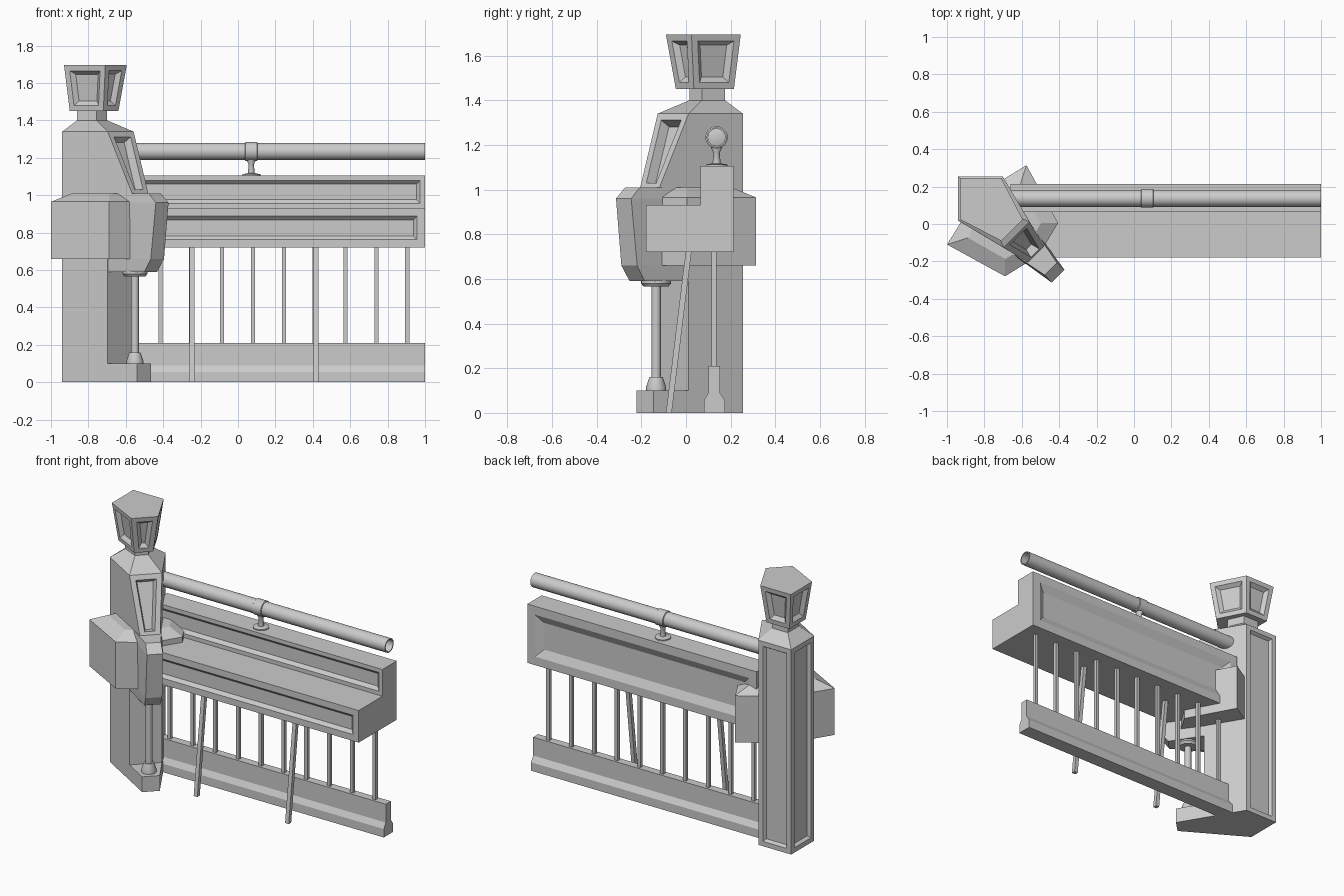
import bpy, bmesh, math
from mathutils import Vector

if "Cube" in bpy.data.objects:
    bpy.data.objects.remove(bpy.data.objects["Cube"])

R2 = math.sqrt(2)


def post_xy(u, v):
    # u runs along the diagonal symmetry axis of the post, v across it
    return (-0.94 + (u + v) / R2, 0.255 + (v - u) / R2)


def ring(z, half):
    # mirror half a plan outline (u, v) across the axis
    pts = list(half) + [(u, -v) for u, v in reversed(half) if v > 0]
    return [(*post_xy(u, v), z) for u, v in pts]


def panel(bm, faces, margin, wall, depth):
    bmesh.ops.inset_individual(bm, faces=faces, thickness=margin, depth=0, use_even_offset=True)
    bmesh.ops.inset_individual(bm, faces=faces, thickness=wall, depth=-depth, use_even_offset=True)


def loft(name, rings, panels=()):
    # panels: (normal test, margin, wall slope, depth)
    bm = bmesh.new()
    rows = [[bm.verts.new(p) for p in r] for r in rings]
    n = len(rows[0])
    for a, b in zip(rows, rows[1:]):
        for i in range(n):
            j = (i + 1) % n
            bm.faces.new((a[i], a[j], b[j], b[i]))
    bm.faces.new(rows[0])
    bm.faces.new(rows[-1])
    bmesh.ops.remove_doubles(bm, verts=bm.verts[:], dist=1e-5)
    bmesh.ops.dissolve_limit(bm, angle_limit=0.01, verts=bm.verts[:], edges=bm.edges[:])
    bmesh.ops.recalc_face_normals(bm, faces=bm.faces[:])
    bm.normal_update()
    chosen = [([f for f in bm.faces if test(f)], *size) for test, *size in panels]
    for faces, *size in chosen:
        panel(bm, faces, *size)
    return finish(name, bm)


def finish(name, bm):
    me = bpy.data.meshes.new(name)
    bm.to_mesh(me)
    bm.free()
    ob = bpy.data.objects.new(name, me)
    bpy.context.collection.objects.link(ob)
    return ob


def along_x(name, profile, x0, x1, panels=()):
    return loft(name, [[(x, y, z) for y, z in profile] for x in (x0, x1)], panels)


def lathe(name, profile, origin, axis='Z', steps=24, closed=False):
    # revolve (radius, height) pairs
    bm = bmesh.new()
    rows = []
    for r, h in profile:
        row = []
        for i in range(steps):
            a = 2 * math.pi * i / steps
            c, s = r * math.cos(a), r * math.sin(a)
            p = Vector((c, s, h)) if axis == 'Z' else Vector((h, c, s))
            row.append(bm.verts.new(p + Vector(origin)))
        rows.append(row)
    pairs = list(zip(rows, rows[1:])) + ([(rows[-1], rows[0])] if closed else [])
    for a, b in pairs:
        for i in range(steps):
            j = (i + 1) % steps
            bm.faces.new((a[i], a[j], b[j], b[i]))
    if not closed:
        bm.faces.new(rows[0])
        bm.faces.new(rows[-1])
    bmesh.ops.recalc_face_normals(bm, faces=bm.faces[:])
    ob = finish(name, bm)
    bpy.context.view_layer.objects.active = ob
    ob.select_set(True)
    bpy.ops.object.shade_smooth_by_angle(angle=math.radians(35))
    ob.select_set(False)
    return ob


# post body with sunken panels on the two back faces and the sloped chest face
plan = [(0, 0), (0.168, 0.168), (0.442, 0.098)]
chest = plan[:2] + [(0.594, 0.060)]
neck = [(0.113, 0), (0.193, 0.08), (0.30, 0.04)]
diag = Vector((1, -1, 0)) / R2
loft("post_body",
     [ring(0, plan), ring(1.0, plan), ring(1.0, chest), ring(1.34, plan), ring(1.40, neck)],
     [(lambda f: (f.normal.x < -0.95 or f.normal.y > 0.95), 0.032, 0.012, 0.02),
      (lambda f: f.normal.dot(diag) > 0.8 and f.normal.z > 0.1 and f.calc_center_median().z < 1.3,
       0.032, 0.012, 0.045)])

# neck and flared head
loft("neck", [ring(1.39, neck), ring(1.46, neck)])
loft("lantern_head",
     [ring(1.45, [(0.057, 0), (0.175, 0.118), (0.368, 0.057)]),
      ring(1.695, [(0.014, 0), (0.170, 0.156), (0.407, 0.081)])],
     [(lambda f: abs(f.normal.z) < 0.5, 0.03, 0.022, 0.022)])

# foot under the post
foot = [(0.43, 0.101), (0.62, 0.053)]
loft("foot", [ring(0, foot), ring(0.10, foot)])

# protruding front block
loft("front_block", [ring(z, [(0.40, w), (u, t)]) for z, u, w, t in
                     [(0.59, 0.67, 0.105, 0.048), (0.66, 0.72, 0.105, 0.05),
                      (0.96, 0.756, 0.105, 0.048), (1.01, 0.70, 0.105, 0.046)]])

# side boxes, mirrored across the post axis
for side, name in ((-1, "side_box_left"), (1, "side_box_right")):
    low = [(0.18, 0.15), (0.216, 0.30), (0.555, 0.201), (0.591, 0.05)]
    high = [(0.25, 0.14), (0.27, 0.195), (0.49, 0.135), (0.51, 0.06)]
    loft(name, [[(*post_xy(u, side * v), z) for u, v in pts]
                for z, pts in ((0.66, low), (0.965, low), (1.01, high))])

# support pipe between the foot and the front block
px, py = post_xy(0.55, 0)
lathe("support_pipe", [(0.045, 0.10), (0.045, 0.115), (0.03, 0.16), (0.021, 0.16), (0.021, 0.565),
                       (0.055, 0.565), (0.067, 0.58), (0.067, 0.592)], (px, py, 0))

# stepped counter with sunken panels
X0, X1 = -0.66, 1.0
along_x("counter", [(-0.18, 0.72), (0.213, 0.72), (0.213, 1.105), (0.065, 1.105),
                    (0.065, 0.93), (-0.18, 0.93)], X0, X1,
        [(lambda f: f.normal.y < -0.9 and f.calc_center_median().y > 0, 0.026, 0.02, 0.02),
         (lambda f: f.normal.y < -0.9 and f.calc_center_median().y < 0, 0.042, 0.02, 0.02),
         (lambda f: f.normal.y > 0.9, 0.055, 0.05, 0.025)])

# skirting board
along_x("base_board", [(0.08, 0), (0.175, 0), (0.175, 0.055), (0.152, 0.09), (0.152, 0.21),
                       (0.10, 0.21), (0.10, 0.09), (0.08, 0.055)], X0, X1)


def bar(name, x, y0, z0, y1, z1, w):
    h = w / 2
    square = [(-h, -h), (h, -h), (h, h), (-h, h)]
    return loft(name, [[(x + a, y + b, z) for a, b in square] for y, z in ((y0, z0), (y1, z1))])


# balusters and slanted legs
for i in range(10):
    bar(f"baluster_{i + 1}", 0.905 - 0.165 * i, 0.126, 0.20, 0.126, 0.725, 0.022)
for i, x in enumerate((-0.245, 0.417)):
    bar(f"slanted_leg_{i + 1}", x, -0.077, 0, 0.012, 0.725, 0.026)

# hollow hand rail with collar and stand
RY, RZ = 0.137, 1.234
lathe("hand_rail", [(0.045, X0), (0.045, X1), (0.038, X1), (0.038, X0)], (0, RY, RZ), 'X', closed=True)
lathe("rail_collar", [(0.044, 0.036), (0.050, 0.04), (0.050, 0.102), (0.044, 0.106)], (0, RY, RZ), 'X')
lathe("rail_stand", [(0.048, 1.104), (0.048, 1.112), (0.018, 1.118), (0.014, 1.165),
                     (0.024, 1.185), (0.024, 1.21)], (0.071, RY, 0))
